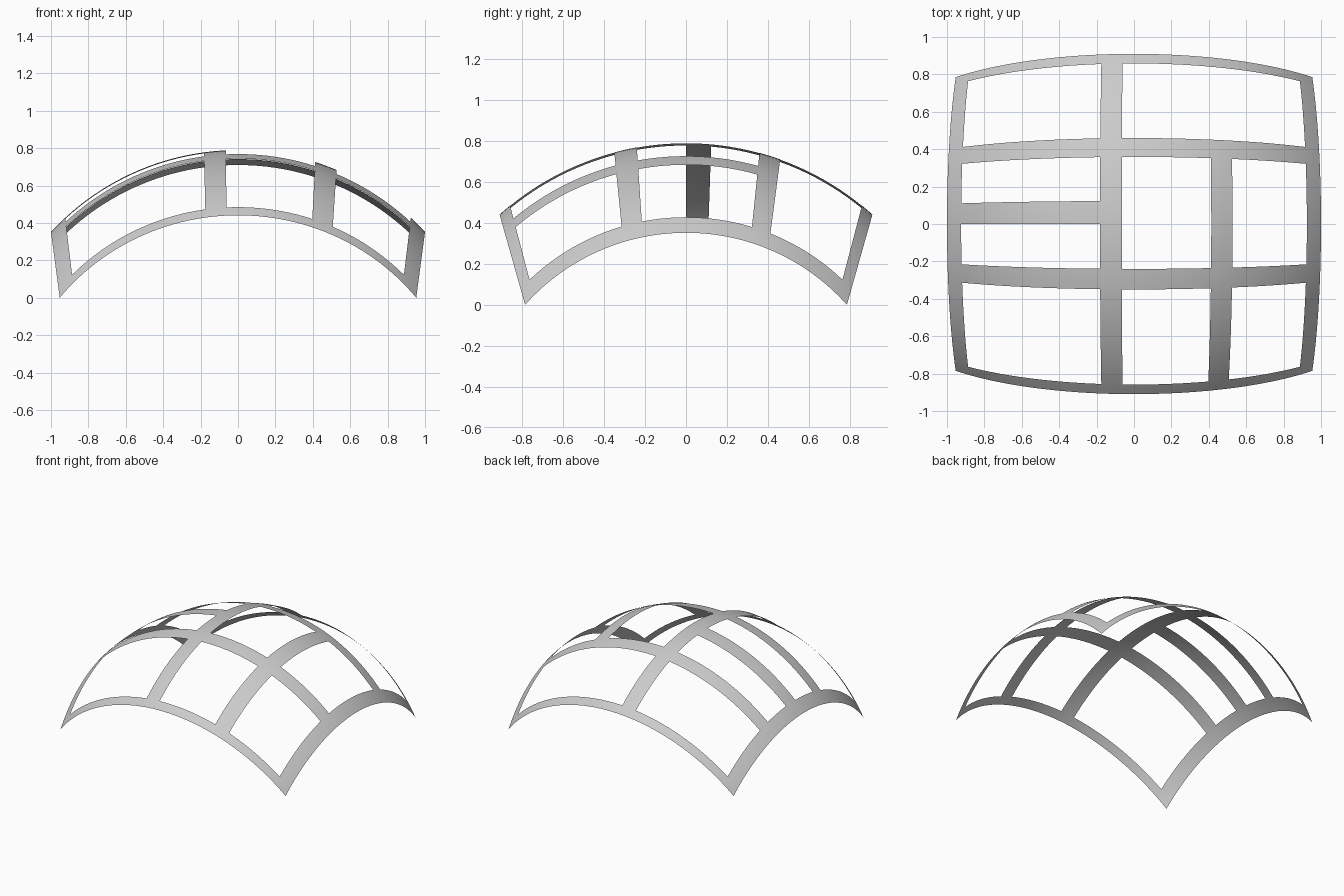
import bpy, bmesh
from math import sqrt, ceil

if "Cube" in bpy.data.objects:
    bpy.data.objects.remove(bpy.data.objects["Cube"])

R, CZ = 1.36, -0.57          # sphere the lattice lies on
KX, KY = 0.14, 0.36          # outward lean of the cutting planes
STEP = 0.04

U, V = 0.953, 0.785          # half sizes at the corners
UI, VI = 0.872, 0.731        # inner edge of the border

# bars as (u0, u1, v0, v1)
BARS = [
    (-U, U, -V, -VI), (-U, U, VI, V),            # front and back border
    (-U, -UI, -V, V), (UI, U, -V, V),            # left and right border
    (-U, U, 0.283, 0.366), (-U, U, -0.276, -0.188),  # cross bars
    (-0.164, -0.058, -V, V),                     # long bar
    (0.375, 0.481, -V, 0.283),                   # bar stopping at rear cross bar
    (-U, -0.164, 0.0, 0.096),                    # short side bar
]


def on_sphere(u, v):
    """Point where the leaning planes u and v meet the sphere."""
    a = (u * KX) ** 2 + (v * KY) ** 2 + 1
    b = u * u * KX + v * v * KY - CZ
    c = u * u + v * v + CZ * CZ - R * R
    z = (-b + sqrt(b * b - a * c)) / a
    return u * (1 + KX * z), v * (1 + KY * z), z


def cuts(values):
    """Bar edges, with the gaps between them subdivided."""
    vals = sorted(set(values))
    out = []
    for p, q in zip(vals, vals[1:]):
        n = ceil((q - p) / STEP)
        out += [p + (q - p) * i / n for i in range(n)]
    return out + [vals[-1]]


us = cuts([e for b in BARS for e in b[:2]])
vs = cuts([e for b in BARS for e in b[2:]])

# curved sheet lattice: keep only grid cells that fall on a bar
bm = bmesh.new()
grid = [[bm.verts.new(on_sphere(u, v)) for v in vs] for u in us]
for i in range(len(us) - 1):
    for j in range(len(vs) - 1):
        u, v = (us[i] + us[i + 1]) / 2, (vs[j] + vs[j + 1]) / 2
        if any(b[0] < u < b[1] and b[2] < v < b[3] for b in BARS):
            f = bm.faces.new((grid[i][j], grid[i + 1][j],
                              grid[i + 1][j + 1], grid[i][j + 1]))
            f.smooth = True
bmesh.ops.delete(bm, geom=[v for v in bm.verts if not v.link_faces],
                 context='VERTS')
zmin = min(v.co.z for v in bm.verts)
bmesh.ops.translate(bm, verts=bm.verts, vec=(0, 0, -zmin))

me = bpy.data.meshes.new("dome_lattice")
bm.to_mesh(me)
bm.free()
bpy.context.collection.objects.link(bpy.data.objects.new("dome_lattice", me))
